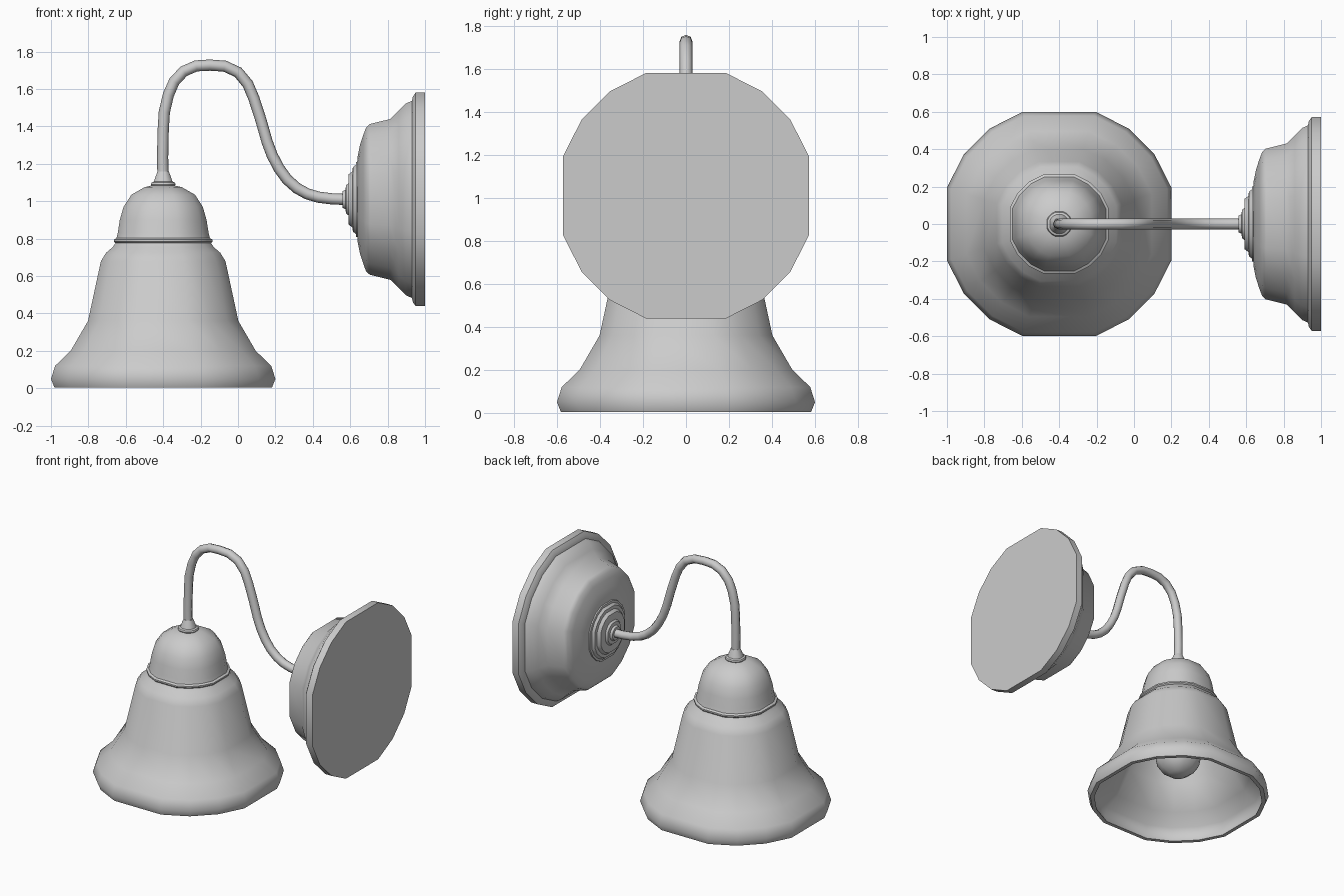
import bpy, bmesh, math

if "Cube" in bpy.data.objects:
    bpy.data.objects.remove(bpy.data.objects["Cube"])

# 20-sided ring with the four axis corners left out (16 corners)
ANGLES = [math.radians(18 * i) for i in range(20) if i % 5]
FLAT = math.cos(math.radians(18))


def smooth(obj, angle=35):
    bpy.ops.object.select_all(action='DESELECT')
    obj.select_set(True)
    bpy.context.view_layer.objects.active = obj
    bpy.ops.object.shade_smooth_by_angle(angle=math.radians(angle))


def lathe(name, profile, place, angle=35):
    """Spin (half width, height) pairs; place(a, b, h) maps to world space."""
    bm = bmesh.new()
    rings = []
    for r, h in profile:
        if r == 0:
            rings.append([bm.verts.new(place(0, 0, h))])
        else:
            R = r / FLAT
            rings.append([bm.verts.new(place(R * math.cos(t), R * math.sin(t), h)) for t in ANGLES])
    n = len(ANGLES)
    for lo, hi in zip(rings, rings[1:]):
        for i in range(n):
            j = (i + 1) % n
            if len(lo) == 1:
                bm.faces.new((lo[0], hi[j], hi[i]))
            elif len(hi) == 1:
                bm.faces.new((lo[i], lo[j], hi[0]))
            else:
                bm.faces.new((lo[i], lo[j], hi[j], hi[i]))
    bmesh.ops.recalc_face_normals(bm, faces=bm.faces)
    mesh = bpy.data.meshes.new(name)
    bm.to_mesh(mesh)
    bm.free()
    obj = bpy.data.objects.new(name, mesh)
    bpy.context.collection.objects.link(obj)
    smooth(obj, angle)
    return obj


def hanging(a, b, h):
    return (a - 0.4, b, h)


def on_wall(a, b, h):
    return (h, a, b + 1.01)


# Bell shade: outside wall, rim, then inside wall
lathe("bell_shade", [
    (0, 0.785), (0.25, 0.785), (0.27, 0.755), (0.305, 0.725), (0.333, 0.68), (0.402, 0.36),
    (0.495, 0.20), (0.578, 0.12), (0.60, 0.05), (0.582, 0.005), (0.555, 0.005),
    (0.57, 0.05), (0.55, 0.11), (0.47, 0.185), (0.375, 0.36),
    (0.308, 0.67), (0.26, 0.735), (0, 0.75)], hanging, 45)

# Domed holder over the shade, with its bead
lathe("shade_holder", [
    (0, 0.77), (0.24, 0.77), (0.255, 0.775), (0.264, 0.785), (0.264, 0.795), (0.25, 0.803),
    (0.243, 0.83), (0.232, 0.90), (0.212, 0.97), (0.17, 1.035),
    (0.10, 1.075), (0.05, 1.087), (0, 1.087)], hanging)

# Collar where the arm meets the holder
lathe("arm_collar", [
    (0, 1.08), (0.062, 1.08), (0.066, 1.09), (0.062, 1.10), (0.05, 1.105),
    (0.045, 1.12), (0.03, 1.16), (0, 1.16)], hanging)

# Bulb and its neck
lathe("bulb", [
    (0, 0.19), (0.06, 0.203), (0.11, 0.24), (0.142, 0.29), (0.15, 0.34), (0.142, 0.39),
    (0.115, 0.45), (0.085, 0.53), (0.075, 0.60), (0.075, 0.76), (0, 0.76)], hanging)

# Wall plate with a stepped body
lathe("wall_mount", [
    (0, 0.64), (0.23, 0.64), (0.29, 0.652), (0.345, 0.67), (0.385, 0.685), (0.403, 0.705),
    (0.43, 0.815), (0.475, 0.86), (0.513, 0.898), (0.527, 0.93),
    (0.55, 0.935), (0.571, 0.95), (0.571, 1.0), (0, 1.0)], on_wall)

# Stepped rosette on the wall mount
lathe("rosette", [
    (0, 0.56), (0.045, 0.56), (0.052, 0.575), (0.075, 0.577), (0.085, 0.59),
    (0.135, 0.592), (0.15, 0.612), (0.172, 0.614), (0.185, 0.63),
    (0.20, 0.632), (0.205, 0.65), (0, 0.65)], on_wall, 30)

# Gooseneck arm
path = [(-0.4, 1.09), (-0.4, 1.38), (-0.372, 1.57), (-0.29, 1.695), (-0.15, 1.728),
        (0, 1.69), (0.085, 1.55), (0.155, 1.32), (0.22, 1.175),
        (0.315, 1.07), (0.43, 1.022), (0.58, 1.01)]
curve = bpy.data.curves.new("gooseneck_arm", 'CURVE')
curve.dimensions = '3D'
curve.bevel_depth = 0.03
curve.bevel_resolution = 2
curve.resolution_u = 2
curve.use_fill_caps = True
spline = curve.splines.new('BEZIER')
spline.bezier_points.add(len(path) - 1)
for p, (x, z) in zip(spline.bezier_points, path):
    p.co = (x, 0, z)
    p.handle_left_type = p.handle_right_type = 'AUTO'
arm = bpy.data.objects.new("gooseneck_arm", curve)
bpy.context.collection.objects.link(arm)
bpy.ops.object.select_all(action='DESELECT')
arm.select_set(True)
bpy.context.view_layer.objects.active = arm
bpy.ops.object.convert(target='MESH')
smooth(bpy.context.view_layer.objects.active, 50)
